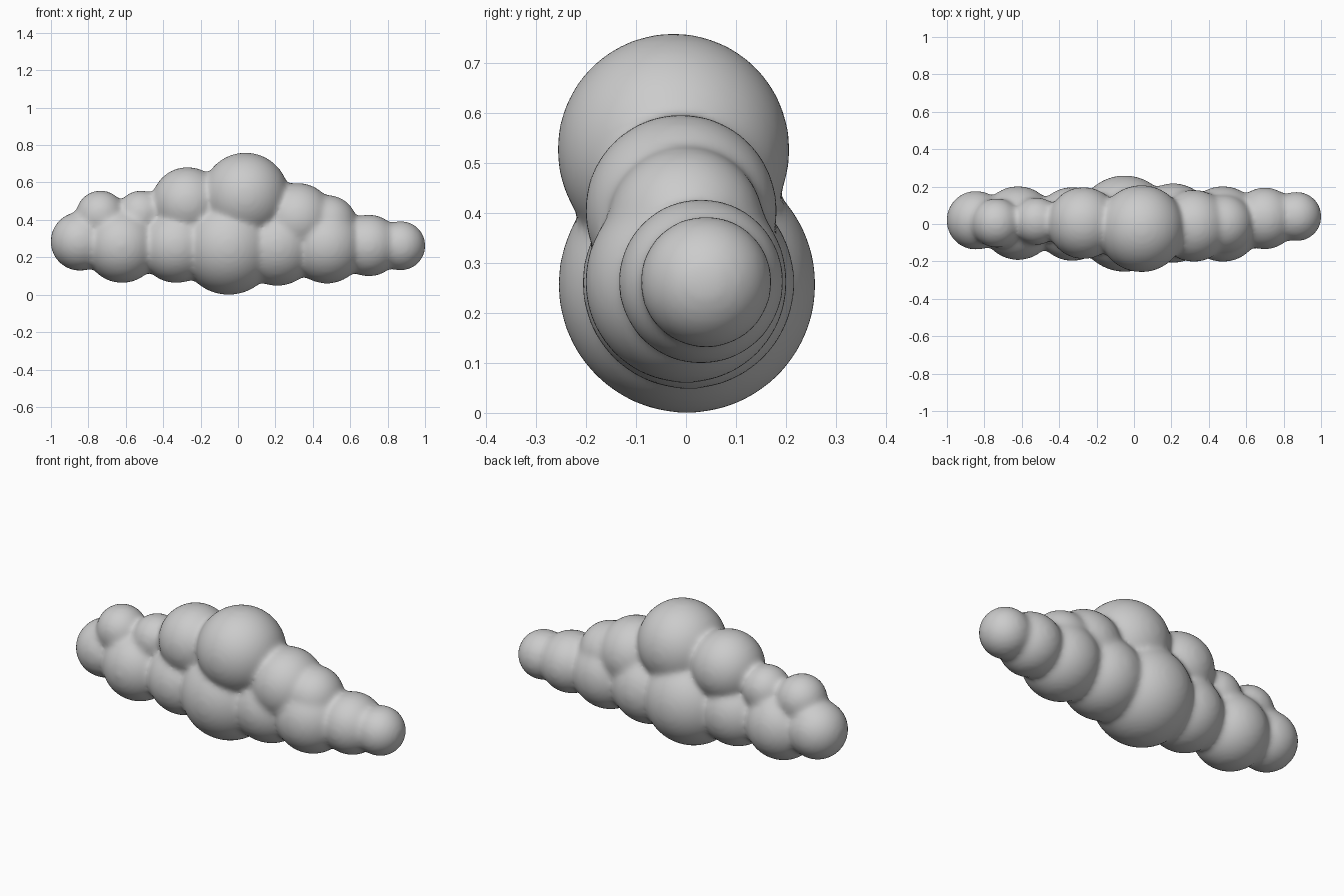
import bpy, bmesh
from mathutils import Matrix

# Puffs of the cloud: x, y, z, radius
LOWER = [
    (-0.845, 0.02, 0.285, 0.155), (-0.62, 0.005, 0.26, 0.195),
    (-0.33, 0.0, 0.26, 0.195), (-0.05, 0.002, 0.257, 0.255),
    (0.21, 0.005, 0.26, 0.21), (0.475, 0.0, 0.262, 0.2),
    (0.70, 0.03, 0.263, 0.163), (0.87, 0.04, 0.262, 0.13),
]
UPPER = [
    (-0.735, 0.005, 0.425, 0.13), (-0.52, 0.015, 0.43, 0.125),
    (-0.27, 0.005, 0.49, 0.19), (0.04, -0.025, 0.527, 0.23),
    (0.32, -0.01, 0.405, 0.19), (0.48, 0.0, 0.375, 0.155),
]
SWELL = 0.003  # makes up for the shrinkage of the smoothing

bm = bmesh.new()
for x, y, z, r in LOWER + UPPER:
    bmesh.ops.create_icosphere(bm, subdivisions=5, radius=r + SWELL,
                               matrix=Matrix.Translation((x, y, z)))
mesh = bpy.data.meshes.new("cloud")
bm.to_mesh(mesh)
bm.free()
cloud = bpy.data.objects.new("cloud", mesh)
bpy.context.collection.objects.link(cloud)

# Fuse the puffs into one skin and soften the creases
fuse = cloud.modifiers.new("fuse", 'REMESH')
fuse.mode = 'VOXEL'
fuse.voxel_size = 0.012
fuse.use_smooth_shade = True
soften = cloud.modifiers.new("soften", 'SMOOTH')
soften.factor = 0.5
soften.iterations = 25
